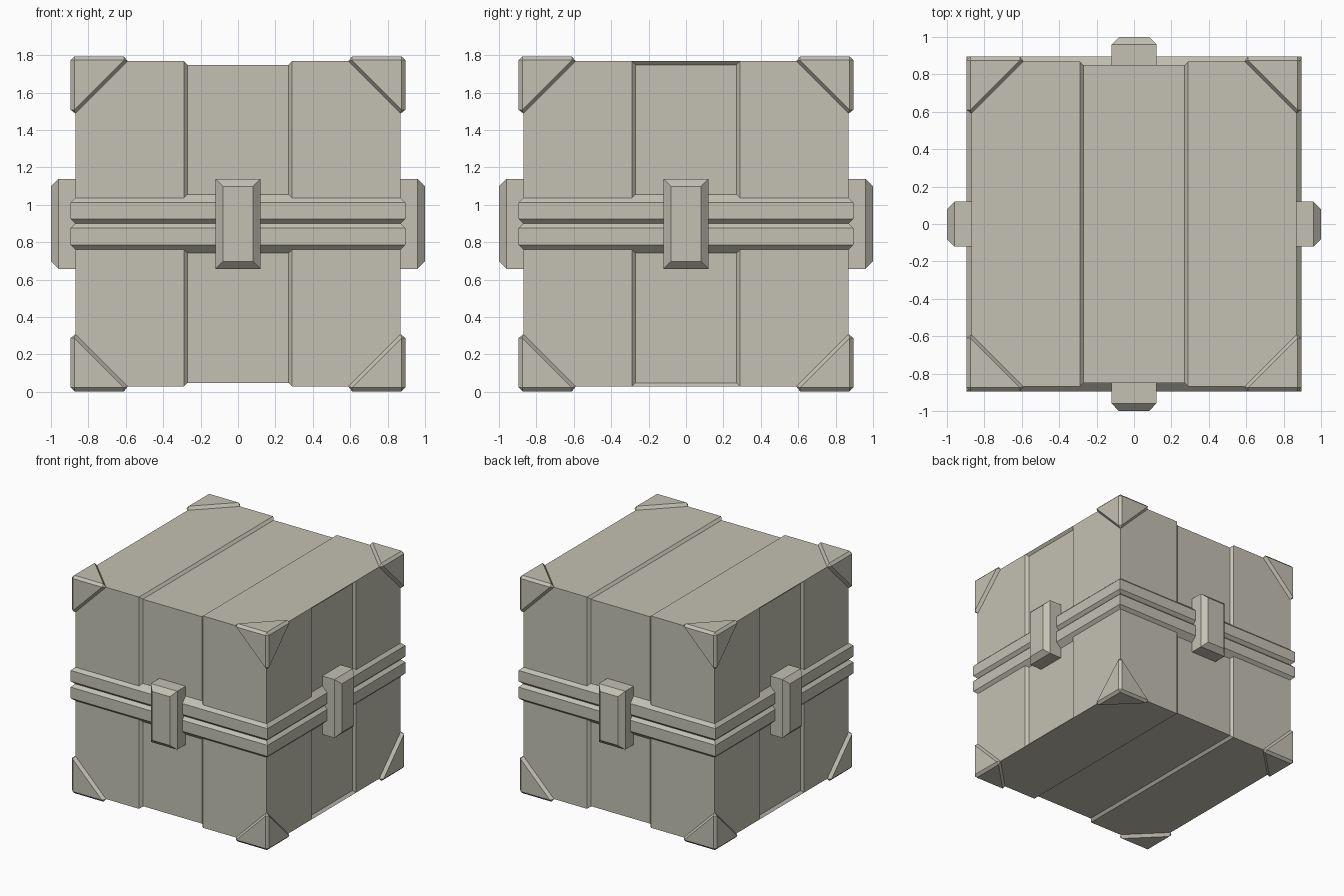
import bpy
import bmesh
from itertools import product
from mathutils import Matrix, Vector

old = bpy.data.objects.get("Cube")
if old:
    bpy.data.objects.remove(old, do_unlink=True)

MID = 0.8975     # height of the crate's centre
HALF = 0.87      # half size of the body
DEEP = 0.85      # half size at the groove floors
OUTER = 0.895    # half size at bands and corner guards

stone = bpy.data.materials.new("warm grey")
stone.use_nodes = True
COLOUR = (0.55, 0.535, 0.45, 1)
stone.diffuse_color = COLOUR
stone.node_tree.nodes["Principled BSDF"].inputs["Base Color"].default_value = COLOUR


def finish(name, bm):
    bmesh.ops.remove_doubles(bm, verts=bm.verts, dist=1e-5)
    bmesh.ops.recalc_face_normals(bm, faces=bm.faces)
    mesh = bpy.data.meshes.new(name)
    bm.to_mesh(mesh)
    bm.free()
    mesh.materials.append(stone)
    ob = bpy.data.objects.new(name, mesh)
    ob.location.z = MID
    bpy.context.collection.objects.link(ob)
    return ob


def face(bm, points):
    return bm.faces.new([bm.verts.new(p) for p in points])


def rect(a, b):
    return [(-a, -b), (a, -b), (a, b), (-a, b)]


def loft(bm, rings):
    for a, b in zip(rings, rings[1:]):
        for i in range(4):
            j = (i + 1) % 4
            face(bm, [a[i], a[j], b[j], b[i]])


# Body: square sections along x leave a groove over front, top, back and bottom
bm = bmesh.new()
sections = [(-HALF, HALF), (-0.29, HALF), (-0.27, DEEP),
            (0.27, DEEP), (0.29, HALF), (HALF, HALF)]
loft(bm, [[(x, y, z) for y, z in rect(h, h)] for x, h in sections])
# Ends: two raised strips around a recessed panel with sloped edges
for s in (-1, 1):
    for t in (-1, 1):
        face(bm, [(s * HALF, t * y, z) for y, z in
                  ((0.29, -HALF), (HALF, -HALF), (HALF, HALF), (0.29, HALF))])
    rim = [(s * HALF, y, z) for y, z in rect(0.29, HALF)]
    floor = [(s * DEEP, y, z) for y, z in rect(0.27, DEEP)]
    loft(bm, [rim, floor])
    face(bm, floor)
finish("crate_body", bm)

# Double band round the middle, mitred at the corners
bm = bmesh.new()
profile = [(0.84, -0.165), (OUTER, -0.113), (OUTER, -0.022), (HALF, 0.002),
           (OUTER, 0.026), (OUTER, 0.115), (0.84, 0.168)]
rings = [[(x, y, z) for x, y in rect(h, h)] for h, z in profile]
loft(bm, rings)
face(bm, rings[0])
face(bm, rings[-1])
finish("waist_band", bm)

# Clasps: one chamfered block on each side
for i, side in enumerate(("front", "left", "back", "right")):
    bm = bmesh.new()
    rings = [[(x, -depth, z) for x, z in rect(w, h)] for depth, w, h in
             ((0.84, 0.12, 0.24), (0.96, 0.12, 0.24), (1.0, 0.08, 0.2))]
    loft(bm, rings)
    face(bm, rings[0])
    face(bm, rings[-1])
    bm.transform(Matrix.Rotation(i * 1.5707963, 4, "Z"))
    finish(side + "_clasp", bm)

# Corner guards: convex caps with chamfered edges, mirrored to all corners
INNER = 0.875
shape = [(OUTER, INNER, INNER), (OUTER, INNER, 0.61), (OUTER, 0.61, INNER),
         (HALF, HALF, 0.59)]
for sx, sy, sz in product((-1, 1), repeat=3):
    bm = bmesh.new()
    for p in shape:
        for k in range(3):
            q = p[k:] + p[:k]
            bm.verts.new(Vector((q[0] * sx, q[1] * sy, q[2] * sz)))
    bmesh.ops.convex_hull(bm, input=bm.verts)
    bmesh.ops.dissolve_limit(bm, angle_limit=0.01, verts=bm.verts, edges=bm.edges)
    name = "_".join(("top" if sz > 0 else "bottom", "back" if sy > 0 else "front",
                     "left" if sx > 0 else "right", "corner_guard"))
    finish(name, bm)
